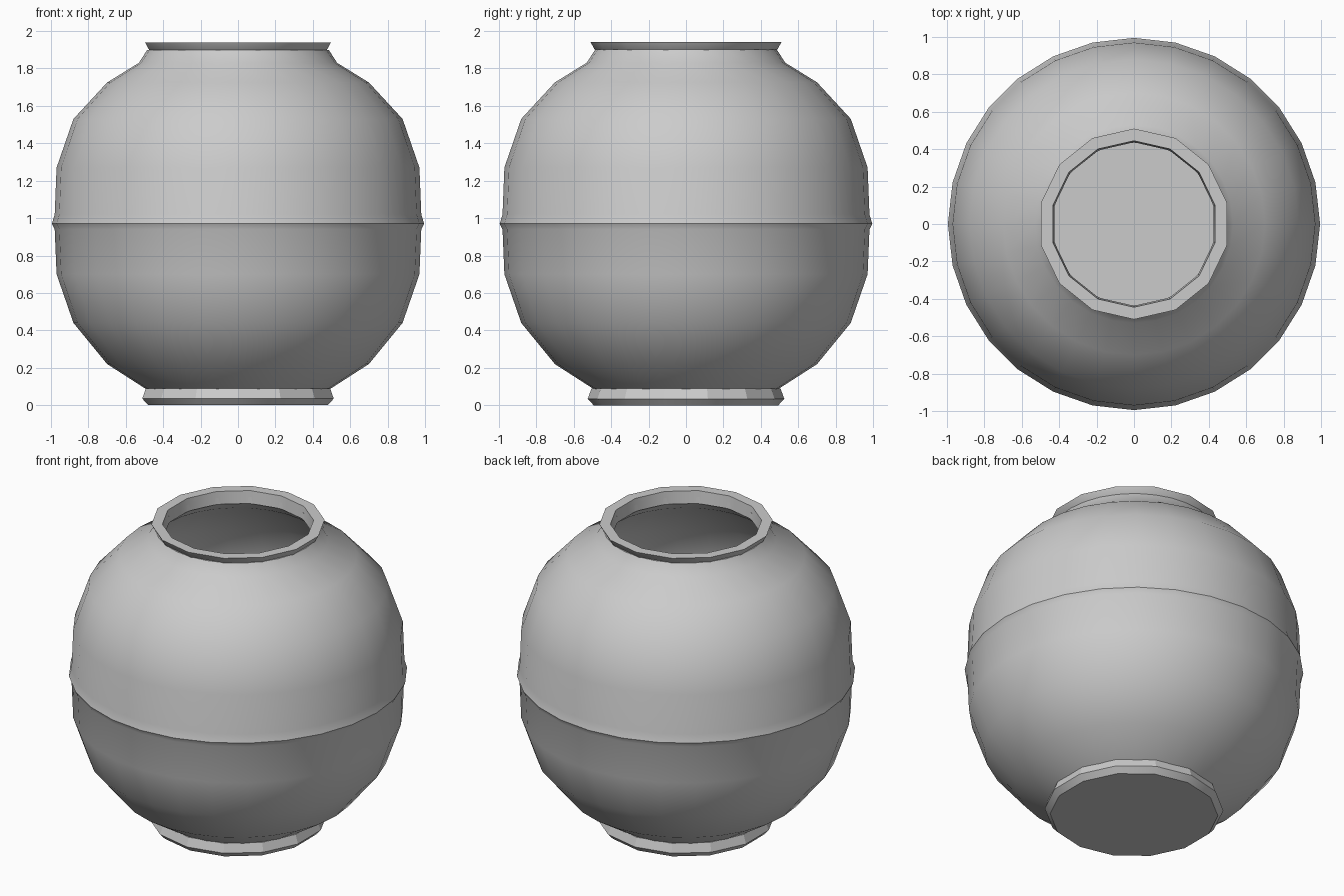
import bpy, bmesh, math

if "Cube" in bpy.data.objects:
    bpy.data.objects.remove(bpy.data.objects["Cube"])


def lathe(name, profile, sides, closed=False, angle=40):
    """Spin a (radius, z) profile around z; radius 0 becomes a pole."""
    bm = bmesh.new()
    rings = []
    for r, z in profile:
        if r == 0:
            rings.append([bm.verts.new((0, 0, z))] * sides)
        else:
            rings.append([bm.verts.new((r * math.sin(2 * math.pi * i / sides),
                                        r * math.cos(2 * math.pi * i / sides), z))
                          for i in range(sides)])
    pairs = list(zip(rings, rings[1:]))
    if closed:
        pairs.append((rings[-1], rings[0]))
    for a, b in pairs:
        for i in range(sides):
            j = (i + 1) % sides
            loop = []
            for v in (a[i], a[j], b[j], b[i]):
                if v not in loop:
                    loop.append(v)
            bm.faces.new(loop)
    bmesh.ops.recalc_face_normals(bm, faces=bm.faces)
    mesh = bpy.data.meshes.new(name)
    bm.to_mesh(mesh)
    bm.free()
    ob = bpy.data.objects.new(name, mesh)
    bpy.context.collection.objects.link(ob)
    bpy.ops.object.select_all(action='DESELECT')
    bpy.context.view_layer.objects.active = ob
    ob.select_set(True)
    bpy.ops.object.shade_smooth_by_angle(angle=math.radians(angle))
    return ob


# Hollow round body: outside from the foot up over the belt lip, then down the inside
lathe("vase_body", [
    (0.49, 0.085), (0.70, 0.22), (0.88, 0.44), (0.97, 0.70), (0.98, 0.94),
    (0.995, 0.97), (0.98, 1.02), (0.97, 1.27), (0.88, 1.53), (0.70, 1.725),
    (0.53, 1.83), (0.485, 1.90),
    (0.44, 1.90), (0.435, 1.86), (0.50, 1.80), (0.67, 1.69), (0.84, 1.50),
    (0.93, 1.26), (0.94, 0.97), (0.93, 0.71), (0.84, 0.46), (0.67, 0.25),
    (0.47, 0.10)], 28, closed=True)

# Flared rim at the mouth
lathe("rim", [(0.485, 1.895), (0.51, 1.94), (0.445, 1.94), (0.437, 1.86)],
      14, closed=True, angle=30)

# Foot with a slanted edge, closed underneath and forming the inner floor
lathe("foot", [(0, 0), (0.493, 0), (0.525, 0.035), (0.505, 0.09), (0, 0.09)],
      14, angle=20)
